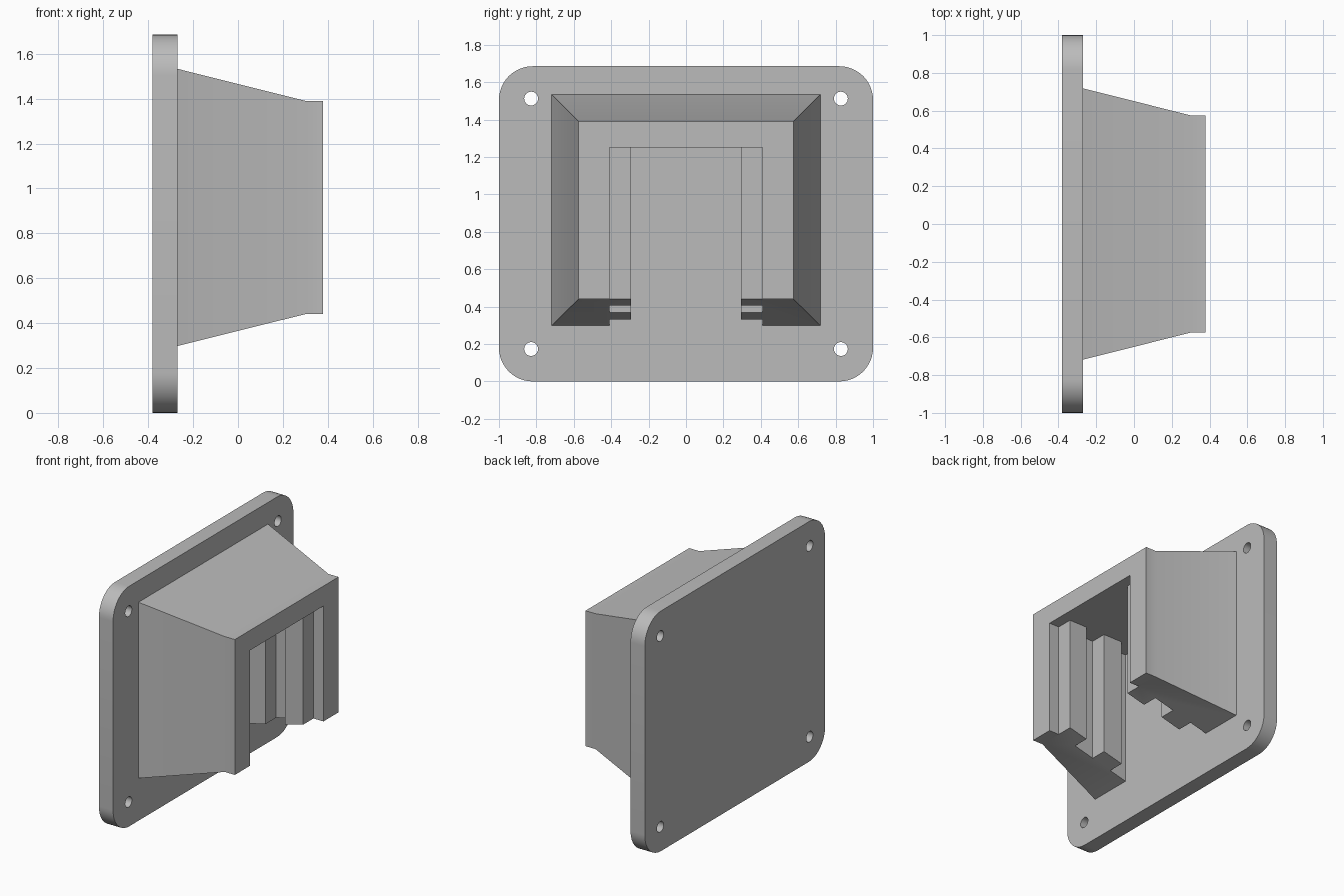
import bpy, bmesh, math
from mathutils import Vector

if "Cube" in bpy.data.objects:
    bpy.data.objects.remove(bpy.data.objects["Cube"])

grey = bpy.data.materials.new("grey plastic")
grey.diffuse_color = (0.5, 0.5, 0.5, 1)
grey.use_nodes = True
grey.node_tree.nodes["Principled BSDF"].inputs["Base Color"].default_value = grey.diffuse_color


def loft(name, rings):
    """Closed solid skinned through matching rings of points."""
    bm = bmesh.new()
    loops = [[bm.verts.new(p) for p in ring] for ring in rings]
    n = len(loops[0])
    for a, b in zip(loops, loops[1:]):
        for i in range(n):
            j = (i + 1) % n
            bm.faces.new((a[i], a[j], b[j], b[i]))
    bm.faces.new(loops[0][::-1])
    bm.faces.new(loops[-1])
    bmesh.ops.recalc_face_normals(bm, faces=bm.faces)
    mesh = bpy.data.meshes.new(name)
    bm.to_mesh(mesh)
    bm.free()
    mesh.materials.append(grey)
    obj = bpy.data.objects.new(name, mesh)
    bpy.context.collection.objects.link(obj)
    return obj


def combine(obj, other, operation):
    """Apply a boolean and remove the helper."""
    mod = obj.modifiers.new("boolean", 'BOOLEAN')
    mod.operation, mod.object, mod.solver = operation, other, 'EXACT'
    bpy.context.view_layer.objects.active = obj
    bpy.ops.object.modifier_apply(modifier=mod.name)
    bpy.data.objects.remove(other)


def rect(x, hy, z0, z1):
    return [(x, -hy, z0), (x, hy, z0), (x, hy, z1), (x, -hy, z1)]


def circle(x, cy, cz, r, n=32):
    return [(x, cy + r * math.cos(2 * math.pi * i / n),
             cz + r * math.sin(2 * math.pi * i / n)) for i in range(n)]


BACK, FACE, FRONT = -0.38, -0.27, 0.378
HEIGHT, R = 1.685, 0.18

# Rounded wall plate
outline = []
for cy, cz, start in ((1 - R, HEIGHT - R, 0), (R - 1, HEIGHT - R, 90),
                      (R - 1, R, 180), (1 - R, R, 270)):
    for i in range(13):
        a = math.radians(start + 7.5 * i)
        outline.append((cy + R * math.cos(a), cz + R * math.sin(a)))
plate = loft("mounting_plate", [[(x, y, z) for y, z in outline] for x in (BACK, FACE)])

# Screw holes
for y in (-0.828, 0.828):
    for z in (0.173, 1.512):
        hole = loft("screw_hole", [circle(x, y, z, 0.037) for x in (-0.5, -0.1)])
        combine(plate, hole, 'DIFFERENCE')

# Tapered housing with a straight front lip
housing = loft("housing", [rect(FACE, 0.718, 0.298, 1.533),
                           rect(0.30, 0.575, 0.44, 1.39),
                           rect(FRONT, 0.575, 0.44, 1.39)])

# Slot open at the front and bottom, leaving two ribs on each side
WIDE, NARROW = 0.408, 0.293
half = [(FACE, WIDE), (-0.14, WIDE), (-0.14, NARROW), (0.01, NARROW),
        (0.01, WIDE), (0.16, WIDE), (0.16, NARROW), (0.30, NARROW),
        (0.30, WIDE), (0.5, WIDE)]
profile = half + [(x, -y) for x, y in reversed(half)]
slot = loft("slot", [[(x, y, z) for x, y in profile] for z in (0.1, 1.25)])
combine(housing, slot, 'DIFFERENCE')

# Fuse into one bracket
combine(plate, housing, 'UNION')
plate.name = "wall_bracket"
bpy.ops.object.select_all(action='DESELECT')
plate.select_set(True)
bpy.context.view_layer.objects.active = plate
bpy.ops.object.shade_smooth_by_angle(angle=math.radians(30))
